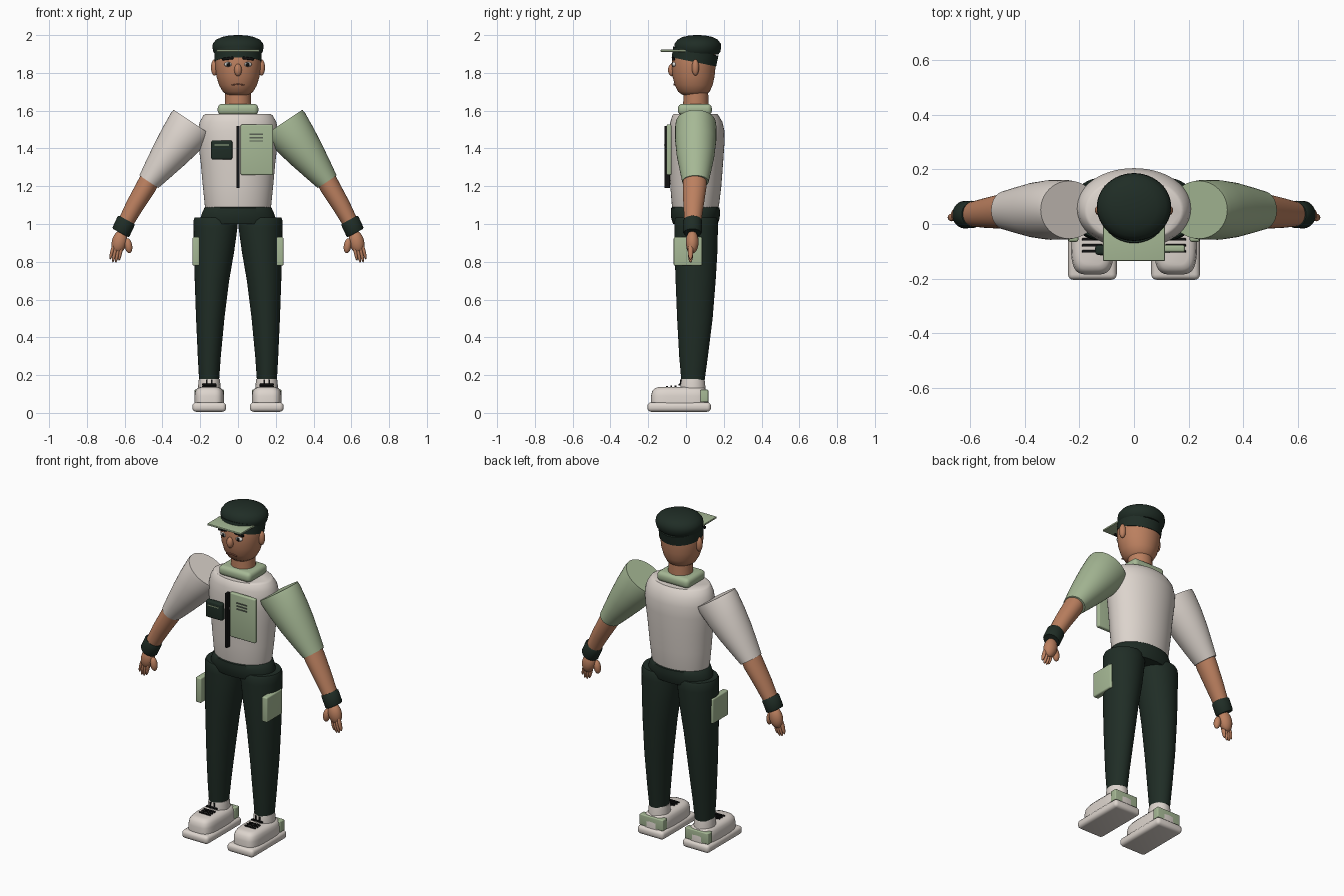
import bpy, bmesh, math
from mathutils import Vector, Matrix


def mat(name, r, g, b):
    m = bpy.data.materials.new(name)
    m.diffuse_color = (r, g, b, 1)
    return m


WHITE = mat("off_white", .72, .66, .61)
GREEN = mat("sage_green", .38, .48, .30)
DARK = mat("dark_green", .014, .026, .019)
SKIN = mat("skin", .50, .215, .115)
BLACK = mat("black", .006, .006, .006)
LIP = mat("lip", .30, .11, .065)
GREY = mat("grey_green", .10, .12, .09)
EYE = mat("eye_white", .75, .73, .70)


def finish(name, bm, material, smooth=True):
    bmesh.ops.recalc_face_normals(bm, faces=bm.faces[:])
    me = bpy.data.meshes.new(name)
    bm.to_mesh(me)
    bm.free()
    me.materials.append(material)
    ob = bpy.data.objects.new(name, me)
    bpy.context.collection.objects.link(ob)
    if smooth:
        bpy.ops.object.select_all(action='DESELECT')
        ob.select_set(True)
        bpy.context.view_layer.objects.active = ob
        bpy.ops.object.shade_smooth_by_angle(angle=math.radians(40))
    return ob


def loft(name, rings, material, axis=(0, 0, 1), n=40, power=1.0):
    """Rings of (x, y, z, radius across, radius in depth), capped, square to the axis."""
    a = Vector(axis).normalized()
    v = (Vector((0, 1, 0)) - a * a.y).normalized()
    u = v.cross(a)
    bm = bmesh.new()
    loops = []
    for x, y, z, ru, rv in rings:
        loop = []
        for i in range(n):
            t = 2 * math.pi * i / n
            c, s = math.cos(t), math.sin(t)
            c = math.copysign(abs(c) ** power, c)
            s = math.copysign(abs(s) ** power, s)
            loop.append(bm.verts.new(Vector((x, y, z)) + u * ru * c + v * rv * s))
        loops.append(loop)
    for p, q in zip(loops, loops[1:]):
        for i in range(n):
            j = (i + 1) % n
            bm.faces.new((p[i], p[j], q[j], q[i]))
    bm.faces.new(loops[0])
    bm.faces.new(loops[-1])
    return finish(name, bm, material)


def ball(name, loc, radii, material, tilt=0):
    bm = bmesh.new()
    m = Matrix.Translation(loc) @ Matrix.Rotation(tilt, 4, 'Y') @ Matrix.Diagonal((*radii, 1))
    bmesh.ops.create_uvsphere(bm, u_segments=24, v_segments=14, radius=1, matrix=m)
    return finish(name, bm, material)


def box(name, loc, dims, material, bevel=0.0, tilt=0):
    bm = bmesh.new()
    m = Matrix.Translation(loc) @ Matrix.Rotation(tilt, 4, 'Y') @ Matrix.Diagonal((*dims, 1))
    bmesh.ops.create_cube(bm, size=1, matrix=m)
    if bevel:
        bmesh.ops.bevel(bm, geom=bm.edges[:], offset=bevel, segments=4, profile=.5, affect='EDGES')
    return finish(name, bm, material)


# Torso and waist
loft("torso", [(0, .05, 1.05, .165, .115), (0, .05, 1.10, .176, .125), (0, .052, 1.20, .186, .135),
               (0, .054, 1.32, .197, .142), (0, .056, 1.42, .209, .147), (0, .057, 1.49, .213, .147),
               (0, .055, 1.54, .203, .138), (0, .05, 1.575, .183, .122), (0, .05, 1.582, .172, .115)], WHITE, n=56)
loft("waistband", [(0, .05, 1.0, .195, .118), (0, .05, 1.03, .2, .128), (0, .05, 1.06, .19, .13),
                   (0, .05, 1.085, .178, .128), (0, .05, 1.095, .165, .115)], DARK, n=48)
box("collar", (0, .047, 1.606), (.215, .18, .06), GREEN, .024)

# Chest details
box("zipper", (0, -.1, 1.355), (.016, .03, .33), BLACK, .003)
box("chest_panel", (.1, -.09, 1.393), (.172, .026, .268), GREEN, .008)
for z in (1.475, 1.457, 1.439):
    box("panel_stripe", (.097, -.104, z), (.07, .005, .007), GREY)
box("chest_pocket", (-.086, -.095, 1.392), (.112, .036, .102), DARK, .011)
box("pocket_trim", (-.086, -.1135, 1.418), (.078, .005, .005), GREEN)

# Neck and head
loft("neck", [(0, .052, 1.58, .07, .068), (0, .052, 1.72, .067, .065)], SKIN)
loft("head", [(0, .042, 1.678, .035, .035), (0, .042, 1.683, .058, .06), (0, .042, 1.70, .08, .083),
              (0, .041, 1.735, .1, .1), (0, .04, 1.78, .114, .111), (0, .04, 1.83, .12, .116),
              (0, .042, 1.88, .122, .116), (0, .045, 1.93, .11, .105)], SKIN, n=48)
ball("nose", (0, -.075, 1.815), (.02, .02, .033), SKIN)
for s in (-1, 1):
    ball("ear", (s * .124, .05, 1.828), (.019, .019, .043), SKIN)
    ball("eye", (s * .05, -.062, 1.845), (.023, .012, .013), EYE)
    ball("pupil", (s * .05, -.0705, 1.845), (.011, .006, .011), BLACK)
    ball("eye_glint", (s * .05 - .004, -.0765, 1.849), (.003, .002, .003), EYE)
    box("eyebrow", (s * .054, -.067, 1.876), (.062, .016, .014), BLACK, .004, s * .12)
    box("mouth", (s * .017, -.063, 1.738), (.036, .008, .006), LIP, .002, s * .15)

# Cap
loft("cap_band", [(0, .042, 1.858, .124, .12), (0, .052, 1.915, .126, .122)], DARK, (0, .2, .98), 48)
loft("cap_crown", [(0, .058, 1.897, .118, .112), (0, .061, 1.91, .13, .12), (0, .062, 1.935, .136, .124),
                   (0, .062, 1.955, .133, .122), (0, .062, 1.975, .117, .107), (0, .06, 1.99, .085, .08),
                   (0, .06, 1.998, .045, .042), (0, .06, 2.0, .012, .012)], DARK, n=48)
box("cap_visor", (0, -.057, 1.917), (.226, .155, .011), GREEN, .003)

for s in (-1, 1):
    # Sleeves, tapering from a flat shoulder cap to the elbow
    a, b = Vector((.236, .052, 1.535)), Vector((.472, .05, 1.224))
    rings = []
    for t, ru, rv in ((0, .126, .106), (.06, .127, .109), (.3, .114, .109), (.55, .097, .1),
                      (.8, .077, .084), (1, .06, .07)):
        p = a.lerp(b, t)
        rings.append((s * p.x, p.y, p.z, ru, rv))
    loft("sleeve", rings, GREEN if s > 0 else WHITE, (s * .55, 0, -.83))

    # Forearms and wrist cuffs
    d = (s * .48, 0, -.88)
    loft("forearm", [(s * .45, .047, 1.27, .052, .062), (s * .485, .046, 1.2, .054, .063),
                     (s * .545, .04, 1.10, .048, .054), (s * .605, .035, .99, .04, .042)], SKIN, d)
    loft("wrist_cuff", [(s * .589, .035, 1.022, .046, .046), (s * .593, .035, 1.015, .051, .05),
                        (s * .619, .034, .959, .051, .05), (s * .622, .034, .952, .046, .046)], DARK, d)

    # Hands with four fingers and a thumb
    ball("palm", (s * .628, .033, .905), (.04, .034, .062), SKIN, -s * .25)
    for i, (tx, tz) in enumerate(((.63, .808), (.647, .798), (.663, .8), (.677, .815))):
        x, z = .613 + i * .014, .9
        ball("finger", (s * (x + tx) / 2, .024, (z + tz) / 2), (.0095, .014, (z - tz) / 2 + .004),
             SKIN, -s * math.atan2(tx - x, z - tz))
    ball("thumb", (s * .58, .022, .885), (.02, .02, .04), SKIN, s * .15)

    # Trouser legs and side pockets
    loft("trouser_leg", [(s * .153, .037, .175, .053, .062), (s * .152, .04, .3, .061, .076),
                         (s * .147, .047, .5, .075, .094), (s * .138, .051, .7, .091, .106),
                         (s * .127, .053, .85, .106, .113), (s * .119, .054, .98, .116, .115),
                         (s * .118, .054, 1.02, .117, .114), (s * .118, .054, 1.034, .111, .107)], DARK)
    box("side_pocket", (s * .222, .01, .855), (.037, .15, .152), GREEN, .008)

    # Shoes
    x = s * .152
    box("shoe_sole", (x, -.036, .031), (.178, .336, .05), WHITE, .02)
    loft("shoe_upper", [(x, -.033, .045, .079, .152), (x, -.033, .09, .079, .152),
                        (x, -.033, .115, .075, .146), (x, -.033, .13, .064, .133),
                        (x, -.033, .136, .048, .115)], WHITE, n=48, power=.5)
    loft("shoe_collar", [(x, .036, .11, .06, .068), (x, .036, .16, .058, .065),
                         (x, .036, .18, .055, .061)], WHITE)
    box("heel_tab", (x, .097, .09), (.158, .042, .066), GREEN, .005)
    for y, z in ((-.1, .138), (-.078, .139), (-.056, .14), (-.034, .15)):
        box("lace", (x, y, z), (.075, .01, .01), BLACK, .003)
    for k in (-1, 1):
        box("lace_end", (x + k * .013, -.029, .166), (.008, .008, .024), BLACK, .002)
